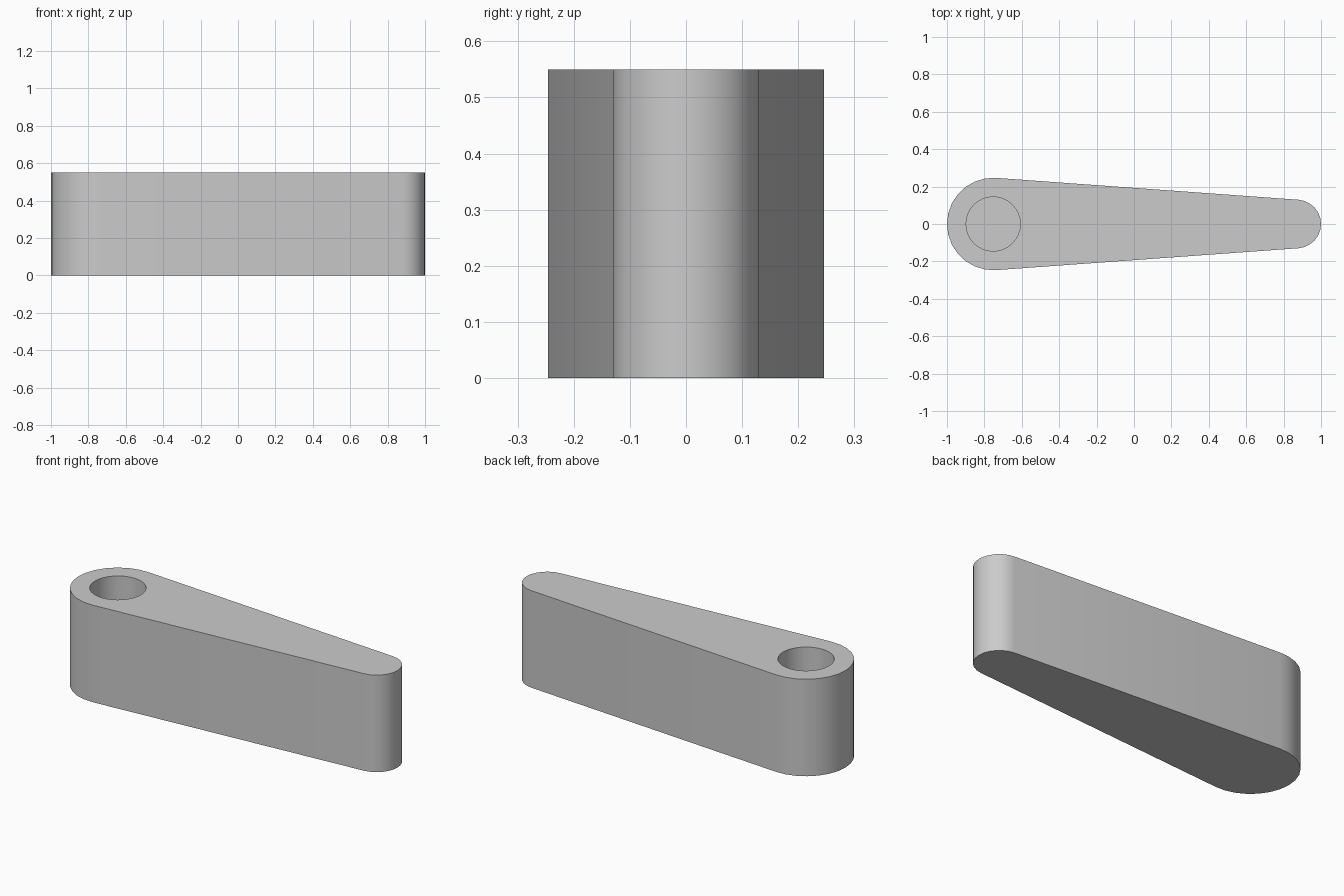
import bpy, bmesh
from math import sin, cos, asin, pi, radians

cube = bpy.data.objects.get("Cube")
if cube:
    bpy.data.objects.remove(cube, do_unlink=True)

HEIGHT = 0.55
BIG_R, SMALL_R = 0.247, 0.13
BIG_X, SMALL_X = -1 + BIG_R, 1 - SMALL_R
HOLE_R, HOLE_DEPTH = 0.145, 0.4


def arc(cx, r, start, end, steps):
    angles = [start + (end - start) * i / steps for i in range(steps + 1)]
    return [(cx + r * cos(a), r * sin(a)) for a in angles]


def ring(bm, points, z):
    verts = [bm.verts.new((x, y, z)) for x, y in points]
    edges = [bm.edges.new((v, verts[i - 1])) for i, v in enumerate(verts)]
    return verts, edges


def wall(bm, low, high):
    for i in range(len(low)):
        bm.faces.new((low[i - 1], low[i], high[i], high[i - 1]))


# Tapered outline: two round ends joined by tangent lines
tangent = pi / 2 - asin((BIG_R - SMALL_R) / (SMALL_X - BIG_X))
outline = arc(SMALL_X, SMALL_R, -tangent, tangent, 12)
outline += arc(BIG_X, BIG_R, tangent, 2 * pi - tangent, 14)
circle = arc(BIG_X, HOLE_R, 0, 2 * pi, 32)[:-1]

# Lever body with a blind shaft hole
bm = bmesh.new()
base, _ = ring(bm, outline, 0)
top, top_edges = ring(bm, outline, HEIGHT)
floor, _ = ring(bm, circle, HEIGHT - HOLE_DEPTH)
rim, rim_edges = ring(bm, circle, HEIGHT)
wall(bm, base, top)
wall(bm, floor, rim)
bm.faces.new(base)
bm.faces.new(floor)
bmesh.ops.triangle_fill(bm, edges=top_edges + rim_edges, use_beauty=True)
bmesh.ops.recalc_face_normals(bm, faces=bm.faces)

mesh = bpy.data.meshes.new("lever_body")
bm.to_mesh(mesh)
bm.free()
body = bpy.data.objects.new("lever_body", mesh)
bpy.context.collection.objects.link(body)

# Plain grey material
grey = bpy.data.materials.new("light_grey")
grey.use_nodes = True
colour = (0.6, 0.6, 0.6, 1)
grey.diffuse_color = colour
grey.node_tree.nodes["Principled BSDF"].inputs["Base Color"].default_value = colour
mesh.materials.append(grey)

# Smooth round walls, sharp rims
bpy.ops.object.select_all(action="DESELECT")
body.select_set(True)
bpy.context.view_layer.objects.active = body
bpy.ops.object.shade_smooth_by_angle(angle=radians(30))
